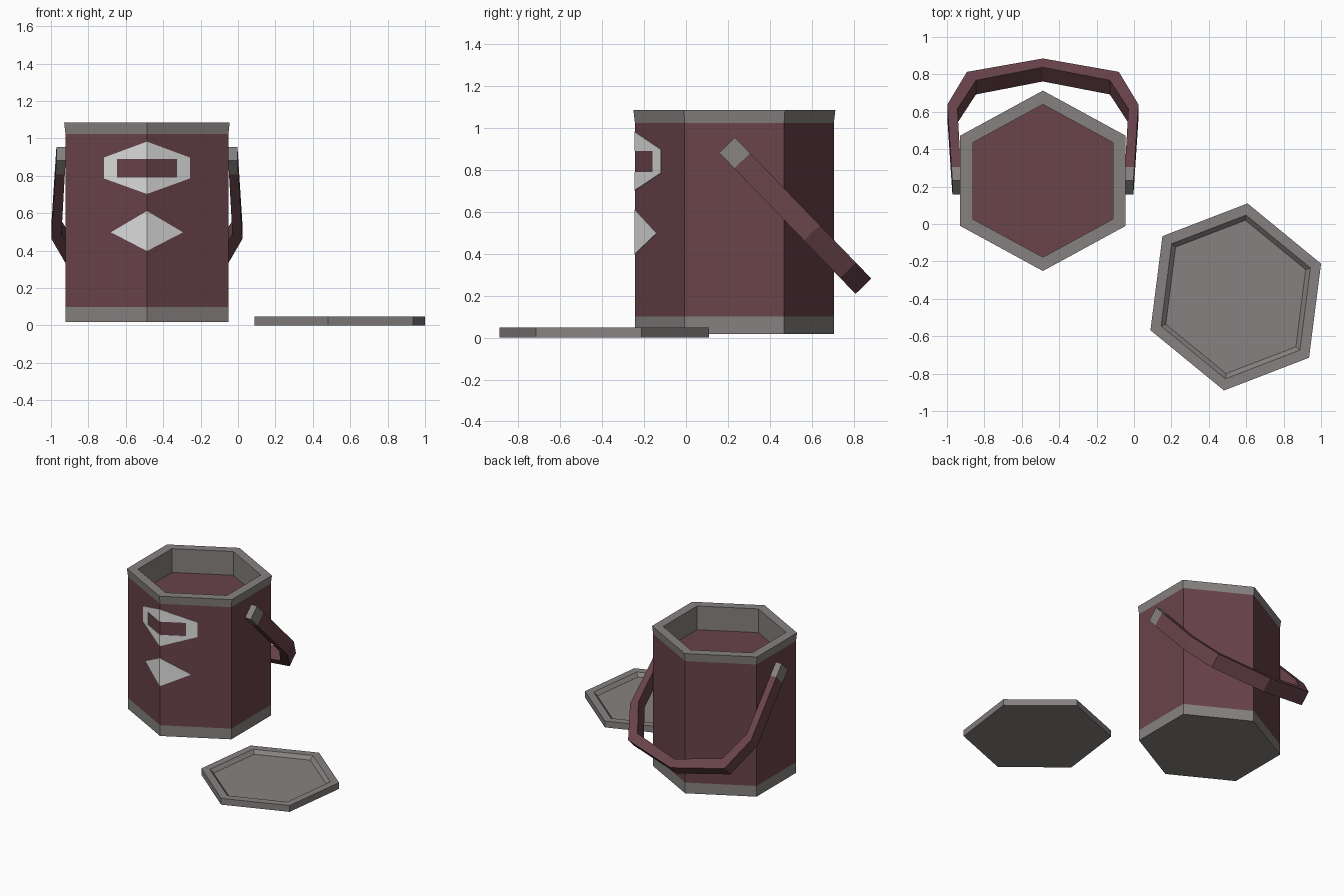
import bpy, bmesh
from mathutils import Vector

cube = bpy.data.objects.get("Cube")
if cube:
    bpy.data.objects.remove(cube, do_unlink=True)


def material(name, rgb):
    m = bpy.data.materials.new(name)
    m.use_nodes = True
    m.diffuse_color = (*rgb, 1)
    m.node_tree.nodes["Principled BSDF"].inputs["Base Color"].default_value = (*rgb, 1)
    return m


RED = material("dull maroon", (0.14, 0.056, 0.068))
GREY = material("warm grey", (0.24, 0.222, 0.218))
PALE = material("pale grey", (0.74, 0.74, 0.74))


def loft(name, rings, mats, cap_mats):
    """Skin matching rings; one material per band, plus the two end caps."""
    bm = bmesh.new()
    loops = [[bm.verts.new(p) for p in ring] for ring in rings]
    palette = list(dict.fromkeys(list(mats) + list(cap_mats)))
    count = len(loops[0])
    for a, b, mat in zip(loops, loops[1:], mats):
        for i in range(count):
            j = (i + 1) % count
            bm.faces.new((a[i], a[j], b[j], b[i])).material_index = palette.index(mat)
    for loop, mat in zip((loops[0], loops[-1]), cap_mats):
        bm.faces.new(loop).material_index = palette.index(mat)
    bmesh.ops.recalc_face_normals(bm, faces=bm.faces)
    mesh = bpy.data.meshes.new(name)
    bm.to_mesh(mesh)
    bm.free()
    for mat in palette:
        mesh.materials.append(mat)
    obj = bpy.data.objects.new(name, mesh)
    bpy.context.collection.objects.link(obj)
    return obj


def hexagon(center, half, z, scale=1):
    """Point-symmetric hexagon from three of its corners."""
    pts = [Vector(p) * scale for p in half]
    pts += [-p for p in pts]
    return [(center[0] + p.x, center[1] + p.y, z) for p in pts]


# Bucket: lower band, wall, flared rim and recessed contents
CX, CY = -0.487, 0.231
HALF_X, HALF_Y = 0.436, 0.475
corners = [(0, HALF_Y), (HALF_X, HALF_Y / 2), (HALF_X, -HALF_Y / 2)]
steps = [(0.018, 1), (0.10, 1), (1.025, 1), (1.086, 1.015), (1.086, 0.86), (0.905, 0.86)]
loft("bucket", [hexagon((CX, CY), corners, z, s) for z, s in steps],
     [GREY, RED, GREY, GREY, GREY], [GREY, RED])

# Lid lying beside the bucket, with a shallow tray
lid_corners = [(0.063, 0.50), (0.456, 0.178), (0.392, -0.325)]
steps = [(0, 1), (0.048, 1), (0.048, 0.875), (0.022, 0.82)]
loft("lid", [hexagon((0.544, -0.39), lid_corners, z, s) for z, s in steps],
     [GREY] * 3, [GREY, GREY])

# Handle: flat arch hanging back; stations are (run, outer reach, inner run, inner reach)
START = Vector((CX, 0.196, 0.919))
ALONG = Vector((0, 0.695, -0.719))
ACROSS = Vector((0, 0.719, 0.695)) * 0.0525
SIDE = Vector((1, 0, 0))
side = [(0, 0.484, 0, 0.434), (0.104, 0.489, 0.104, 0.439),
        (0.583, 0.511, 0.55, 0.457), (0.834, 0.406, 0.769, 0.358)]
stations = [(s, -1) for s in side] + [((0.937, 0, 0.869, 0), 1)]
stations += [(s, 1) for s in reversed(side)]
rings = []
for (run, reach, in_run, in_reach), sign in stations:
    outer = START + ALONG * run + SIDE * sign * reach
    inner = START + ALONG * in_run + SIDE * sign * in_reach
    rings.append([outer - ACROSS, outer + ACROSS, inner + ACROSS, inner - ACROSS])
loft("handle", rings, [GREY] + [RED] * 6 + [GREY], [GREY, GREY])

# Painted marks folded around the front edge, as thin plates
eye = [(0, 0.983), (0.23, 0.898), (0.23, 0.786), (0, 0.703),
       (0, 0.79), (0.16, 0.79), (0.16, 0.89), (0, 0.89)]
diamond = [(0, 0.612), (0.193, 0.498), (0, 0.398)]


def plate(name, outline, sign):
    def ring(lift):
        return [(CX + sign * x, CY - HALF_Y - lift + x * HALF_Y / (2 * HALF_X), z)
                for x, z in outline]
    loft(name, [ring(0.003), ring(-0.002)], [PALE], [PALE, PALE])


for sign, label in ((1, "left"), (-1, "right")):
    plate("eye_mark_" + label, eye, sign)
    plate("diamond_mark_" + label, diamond, sign)
